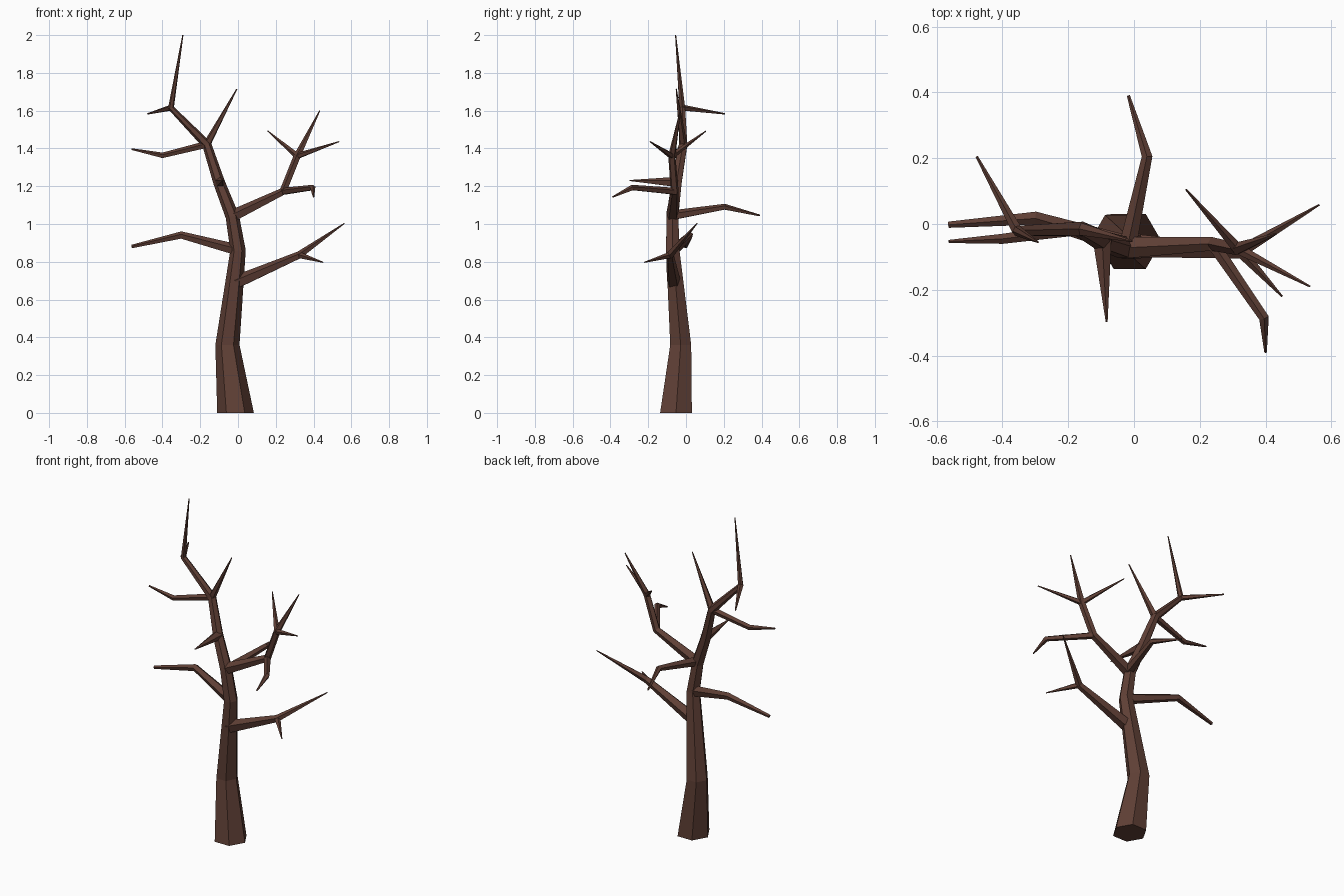
import bpy, bmesh, math
from mathutils import Vector

if "Cube" in bpy.data.objects:
    bpy.data.objects.remove(bpy.data.objects["Cube"])

bark = bpy.data.materials.new("dark_brown_bark")
bark.diffuse_color = (0.115, 0.05, 0.036, 1)
bark.use_nodes = True
bark.node_tree.nodes["Principled BSDF"].inputs["Base Color"].default_value = bark.diffuse_color


def limb(name, points, sides=5, flat_base=False):
    """Tapered faceted tube through (x, y, z, radius) points."""
    pos = [Vector(p[:3]) for p in points]
    rad = [p[3] for p in points]
    n = len(pos)
    bm = bmesh.new()
    rings = []
    ref = None
    for i in range(n):
        t = Vector((0, 0, 0))
        if i > 0:
            t += (pos[i] - pos[i - 1]).normalized()
        if i < n - 1:
            t += (pos[i + 1] - pos[i]).normalized()
        t.normalize()
        if i == 0 and flat_base:
            t = Vector((0, 0, 1))
        if ref is None:
            ref = Vector((1, 0, 0)) if flat_base else Vector((0, 0, 1))
            if abs(t.dot(ref)) > 0.9:
                ref = Vector((1, 0, 0))
        u = (ref - t * ref.dot(t)).normalized()
        v = t.cross(u)
        ref = u
        rings.append([bm.verts.new(pos[i] + rad[i] * (math.cos(a) * u + math.sin(a) * v))
                      for a in (2 * math.pi * k / sides for k in range(sides))])
    for a, b in zip(rings, rings[1:]):
        for k in range(sides):
            j = (k + 1) % sides
            bm.faces.new((a[k], a[j], b[j], b[k]))
    bm.faces.new(rings[0][::-1])
    bm.faces.new(rings[-1])
    bmesh.ops.recalc_face_normals(bm, faces=bm.faces)
    me = bpy.data.meshes.new(name)
    bm.to_mesh(me)
    bm.free()
    me.materials.append(bark)
    ob = bpy.data.objects.new(name, me)
    bpy.context.collection.objects.link(ob)
    return ob


# joints where branches fork
low_right = (0.325, -0.085, 0.835)
mid_right = (0.24, -0.06, 1.172)
top_right = (0.315, -0.075, 1.36)
crown = (-0.165, -0.015, 1.42)
top_left = (-0.355, -0.02, 1.615)

# trunk running up into the leading shoot
limb("trunk", [(-0.013, -0.053, 0, 0.097), (-0.056, -0.028, 0.36, 0.064),
               (0.0, -0.07, 0.86, 0.041), (-0.03, -0.072, 1.04, 0.036),
               (-0.1, -0.05, 1.22, 0.031), (*crown, 0.025),
               (*top_left, 0.017), (-0.292, -0.055, 2.0, 0.003)], 6, True)

# lower right branch and its twig
limb("lower_right_branch", [(-0.01, -0.065, 0.69, 0.038), (*low_right, 0.021),
                            (0.563, 0.058, 1.003, 0.003)])
limb("lower_right_twig", [(*low_right, 0.018), (0.45, -0.22, 0.797, 0.003)])

# lower left branch
limb("lower_left_branch", [(0.0, -0.07, 0.86, 0.032), (-0.30, 0.018, 0.94, 0.021),
                           (-0.563, -0.002, 0.88, 0.01)])

# back branch and front spike
limb("back_branch", [(-0.02, -0.07, 1.045, 0.028), (0.04, 0.205, 1.09, 0.017),
                     (-0.017, 0.39, 1.045, 0.005)])
limb("front_spike", [(-0.097, -0.045, 1.22, 0.03), (-0.083, -0.298, 1.23, 0.003)])

# upper right branch with twigs
limb("upper_right_branch", [(-0.02, -0.072, 1.045, 0.034), (*mid_right, 0.022),
                            (*top_right, 0.02), (0.433, -0.03, 1.6, 0.003)])
limb("hooked_twig", [(*mid_right, 0.02), (0.395, -0.285, 1.192, 0.016),
                     (0.40, -0.39, 1.142, 0.004)])
for i, tip in enumerate([(0.535, -0.19, 1.436), (0.158, 0.105, 1.492)]):
    limb(f"upper_right_twig_{i + 1}", [(*top_right, 0.017), (*tip, 0.003)])

# crown branches
limb("upper_left_branch", [(*crown, 0.02), (-0.40, -0.045, 1.362, 0.016),
                           (-0.563, -0.053, 1.396, 0.005)])
limb("crown_shoot", [(*crown, 0.021), (-0.006, -0.052, 1.715, 0.003)])
limb("crown_twig", [(*top_left, 0.017), (-0.478, 0.205, 1.583, 0.004)])
